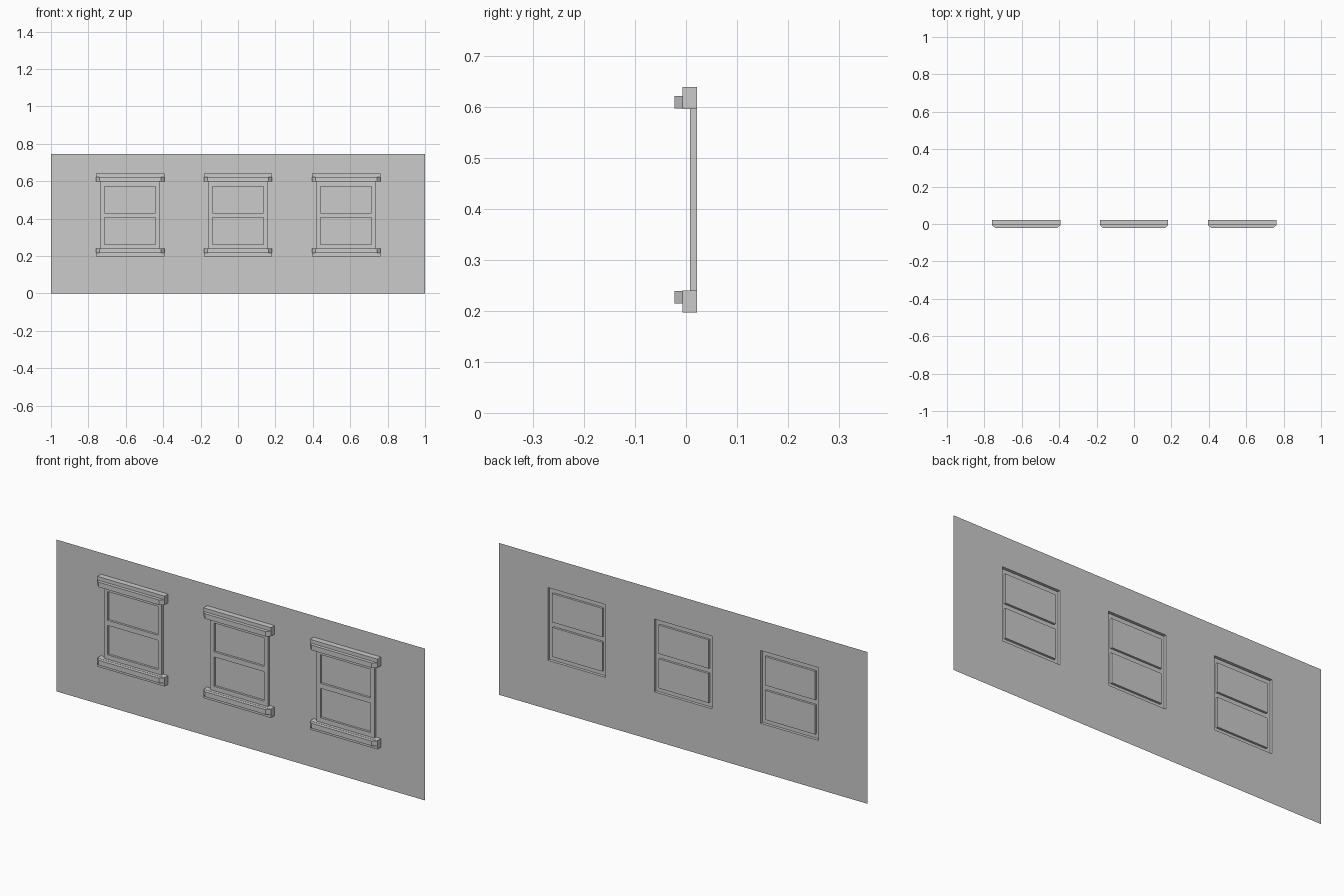
import bpy, bmesh

if "Cube" in bpy.data.objects:
    bpy.data.objects.remove(bpy.data.objects["Cube"])

WALL_Y, FRAME_Y, PANE_Y = 0.0215, 0.0075, 0.018
CENTERS = (-0.577, 0.0, 0.578)
HALF_W, Z0, Z1 = 0.157, 0.24, 0.597          # window opening
PANE_HALF = 0.136
PANES = ((0.262, 0.406), (0.431, 0.572))     # lower and upper sash panes


def quad(bm, *pts):
    bm.faces.new([bm.verts.new(p) for p in pts])


def front(bm, x0, x1, z0, z1, y):
    """Rectangle facing -y."""
    quad(bm, (x0, y, z0), (x1, y, z0), (x1, y, z1), (x0, y, z1))


def sheet(bm, xs, zs, y, is_hole):
    """Grid of front-facing rectangles with some cells left open."""
    for i in range(len(xs) - 1):
        for j in range(len(zs) - 1):
            if not is_hole(i, j):
                front(bm, xs[i], xs[i + 1], zs[j], zs[j + 1], y)


def finish(bm, name):
    bmesh.ops.remove_doubles(bm, verts=bm.verts, dist=1e-5)
    me = bpy.data.meshes.new(name)
    bm.to_mesh(me)
    bm.free()
    ob = bpy.data.objects.new(name, me)
    bpy.context.collection.objects.link(ob)
    return ob


def ledge(name, cx, z0, z1, lip0, lip1):
    """Block against the wall plus a thinner front lip with cut corners."""
    bm = bmesh.new()
    ym, yf, w, wf = -0.0065, -0.0225, 0.183, 0.164
    block = [(-w, WALL_Y), (-w, ym), (w, ym), (w, WALL_Y)]
    lip = [(-w, ym), (-wf, yf), (wf, yf), (w, ym)]
    for prof, a, b in ((block, z0, z1), (lip, lip0, lip1)):
        pts = [(cx + x, y) for x, y in prof]
        quad(bm, *[(x, y, b) for x, y in pts])
        quad(bm, *[(x, y, a) for x, y in reversed(pts)])
        for (xa, ya), (xb, yb) in zip(pts, pts[1:]):
            quad(bm, (xa, ya, a), (xb, yb, a), (xb, yb, b), (xa, ya, b))
    return finish(bm, name)


# wall sheet with three openings
bm = bmesh.new()
xs = [-1.0] + [c + s * HALF_W for c in CENTERS for s in (-1, 1)] + [1.0]
sheet(bm, xs, [0, Z0, Z1, 0.745], WALL_Y, lambda i, j: i % 2 == 1 and j == 1)
finish(bm, "wall")

for n, c in enumerate(CENTERS, 1):
    # frame standing out from the wall, with pane openings
    bm = bmesh.new()
    fx = [c - HALF_W, c - PANE_HALF, c + PANE_HALF, c + HALF_W]
    fz = [Z0, *PANES[0], *PANES[1], Z1]
    sheet(bm, fx, fz, FRAME_Y, lambda i, j: i == 1 and j in (1, 3))
    l, r = fx[0], fx[3]
    quad(bm, (l, WALL_Y, Z0), (l, FRAME_Y, Z0), (l, FRAME_Y, Z1), (l, WALL_Y, Z1))
    quad(bm, (r, FRAME_Y, Z0), (r, WALL_Y, Z0), (r, WALL_Y, Z1), (r, FRAME_Y, Z1))
    finish(bm, f"window_frame_{n}")

    # recessed panes with their reveals
    bm = bmesh.new()
    a, b, f, p = fx[1], fx[2], FRAME_Y, PANE_Y
    for lo, hi in PANES:
        front(bm, a, b, lo, hi, p)
        quad(bm, (a, f, lo), (a, p, lo), (a, p, hi), (a, f, hi))
        quad(bm, (b, p, lo), (b, f, lo), (b, f, hi), (b, p, hi))
        quad(bm, (a, f, lo), (b, f, lo), (b, p, lo), (a, p, lo))
        quad(bm, (a, p, hi), (b, p, hi), (b, f, hi), (a, f, hi))
    finish(bm, f"window_panes_{n}")

    # sill below and lintel above
    ledge(f"sill_{n}", c, 0.197, Z0, 0.215, Z0 - 0.001)
    ledge(f"lintel_{n}", c, Z1, 0.64, Z1 + 0.001, 0.6225)
